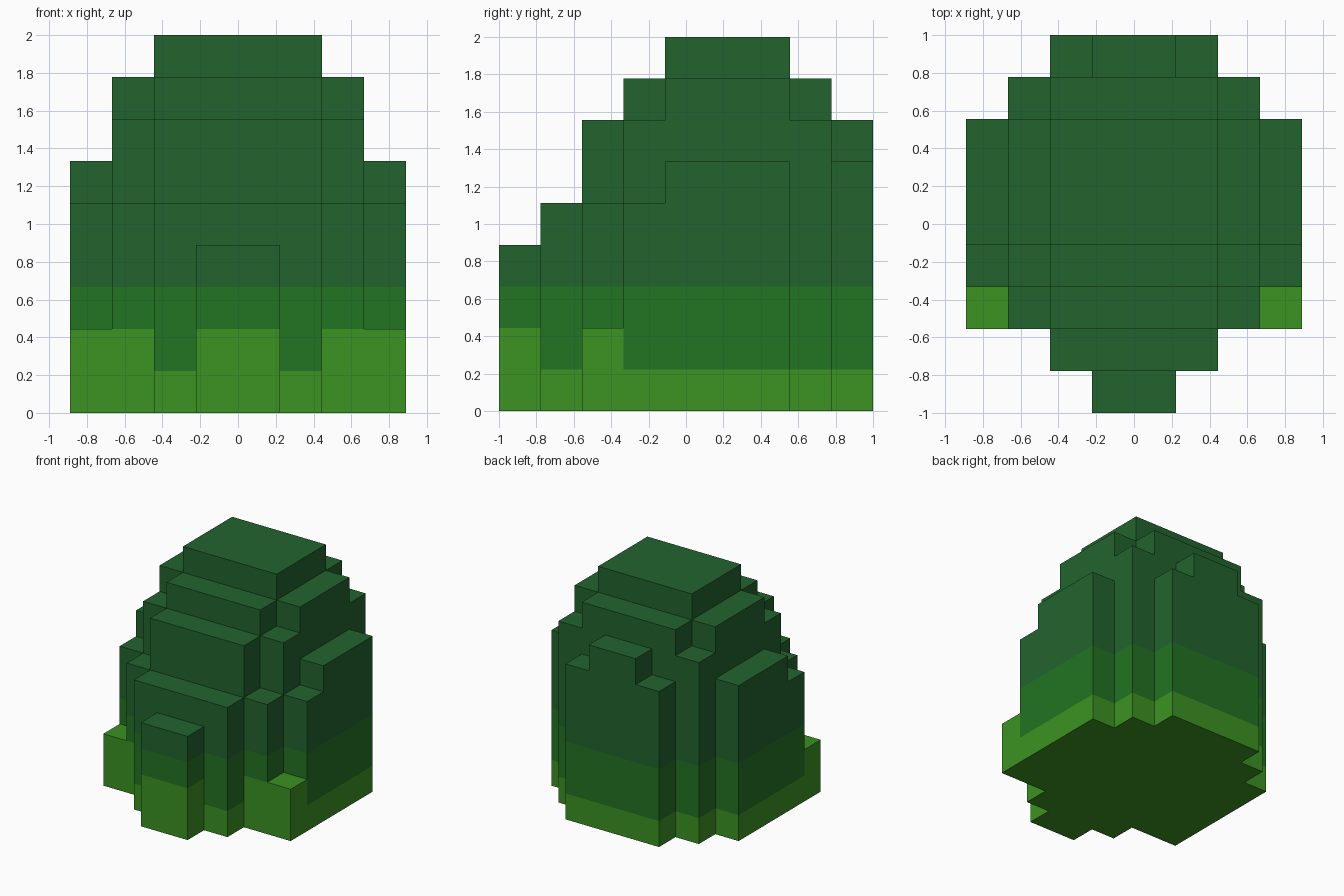
import bpy
import bmesh
import math
from mathutils import Vector

cube = bpy.data.objects.get("Cube")
if cube:
    bpy.data.objects.remove(cube, do_unlink=True)

U = 2 / 9               # edge of one block
HALF, DEPTH = 4, 9      # half width and depth of the plan, in blocks


def srgb(hex_code):
    def linear(c):
        return c / 12.92 if c <= 0.04045 else ((c + 0.055) / 1.055) ** 2.4
    return tuple(linear(int(hex_code[i:i + 2], 16) / 255) for i in (0, 2, 4)) + (1.0,)


def material(name, hex_code):
    mat = bpy.data.materials.new(name)
    mat.use_nodes = True
    mat.diffuse_color = srgb(hex_code)
    bsdf = mat.node_tree.nodes["Principled BSDF"]
    bsdf.inputs["Base Color"].default_value = mat.diffuse_color
    bsdf.inputs["Roughness"].default_value = 0.9
    return mat


LIME, MID, DARK = range(3)
materials = [material("lime green", "3C9222"),
             material("leaf green", "227322"),
             material("dark green", "22642E")]

# Stepped tiers, symmetric in x: half width, first row, end row, height
tiers = [
    (1, 0, 1, 4), (2, 1, 2, 5),                             # front steps
    (4, 2, 3, 2), (3, 2, 3, 5), (2, 2, 3, 7),               # front shoulders
    (4, 3, 4, 5), (3, 3, 4, 7), (2, 3, 4, 8),               # brow
    (4, 4, 7, 6), (3, 4, 7, 8), (2, 4, 7, 9),               # main mass
    (3, 7, 8, 7), (2, 7, 8, 8), (2, 8, 9, 6), (1, 8, 9, 7)  # back steps
]


def height(ix, iy):
    """Height in blocks of the column whose low corner is (ix, iy)."""
    return max((h for w, y0, y1, h in tiers
                if -w <= ix < w and y0 <= iy < y1), default=0)


def band(iy, level):
    """Colour of the block layer at this level; two front rows have taller lime."""
    if level < (2 if iy in (0, 2) else 1):
        return LIME
    return MID if level < 3 else DARK


bm = bmesh.new()


def quad(corner, a, b, mat):
    """One block face spanned by a and b, its normal along a x b."""
    pts = (corner, corner + a, corner + a + b, corner + b)
    face = bm.faces.new([bm.verts.new(p) for p in pts])
    face.material_index = mat


X, Y, Z = Vector((1, 0, 0)), Vector((0, 1, 0)), Vector((0, 0, 1))

# For each side: neighbour step, start corner offset, direction along the wall
sides = [(-Y, Vector(), X), (X, X, Y), (Y, X + Y, -X), (-X, Y, -Y)]

for ix in range(-HALF, HALF):
    for iy in range(DEPTH):
        h = height(ix, iy)
        if not h:
            continue
        base = Vector((ix, iy, 0))
        # Top and underside
        quad(base + Z * h, X, Y, band(iy, h - 1))
        quad(base, Y, X, LIME)
        # Exposed walls, one block layer at a time
        for step, start, along in sides:
            low = height(ix + int(step.x), iy + int(step.y))
            for level in range(low, h):
                quad(base + start + Z * level, along, Z, band(iy, level))

# Join the shell, merge flat areas of one colour, scale and centre
bmesh.ops.remove_doubles(bm, verts=bm.verts, dist=0.001)
bmesh.ops.dissolve_limit(bm, angle_limit=math.radians(1), verts=bm.verts,
                         edges=bm.edges, delimit={'MATERIAL'})
bmesh.ops.translate(bm, verts=bm.verts, vec=(0, -DEPTH / 2, 0))
bmesh.ops.scale(bm, verts=bm.verts, vec=(U, U, U))

mesh = bpy.data.meshes.new("stepped_bush")
bm.to_mesh(mesh)
bm.free()
for mat in materials:
    mesh.materials.append(mat)
bush = bpy.data.objects.new("stepped_bush", mesh)
bpy.context.collection.objects.link(bush)
